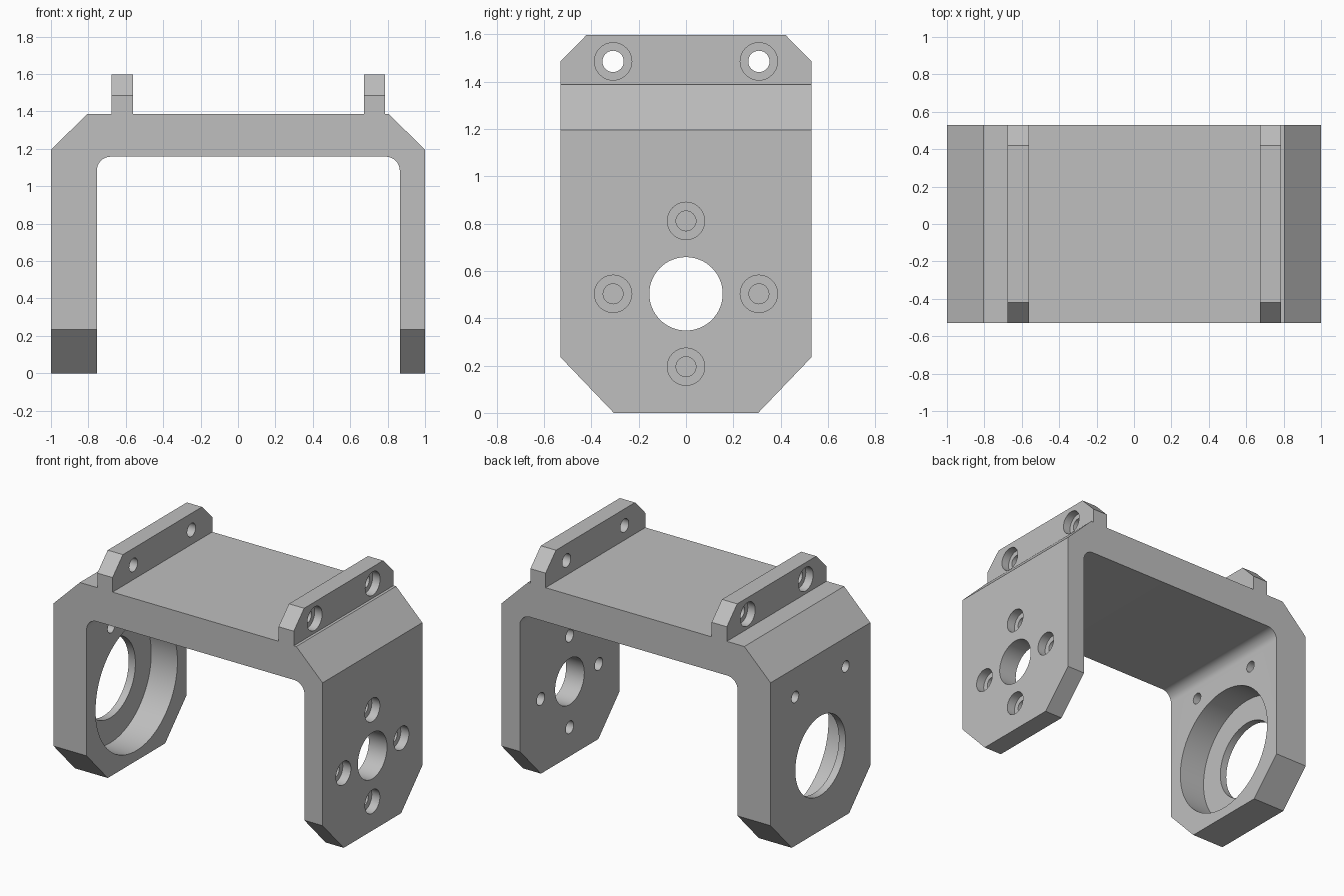
import bpy, bmesh, math
from mathutils import Matrix

if "Cube" in bpy.data.objects:
    bpy.data.objects.remove(bpy.data.objects["Cube"], do_unlink=True)

HALF_DEPTH = 0.53
AXLE_Z = 0.503

grey = bpy.data.materials.new("plain grey")
grey.use_nodes = True
grey.diffuse_color = (0.52, 0.52, 0.52, 1)
grey.node_tree.nodes["Principled BSDF"].inputs["Base Color"].default_value = grey.diffuse_color


def finish(bm, name):
    bmesh.ops.recalc_face_normals(bm, faces=bm.faces)
    mesh = bpy.data.meshes.new(name)
    bm.to_mesh(mesh)
    bm.free()
    mesh.materials.append(grey)
    obj = bpy.data.objects.new(name, mesh)
    bpy.context.collection.objects.link(obj)
    return obj


def prism(name, points, to_start, sweep):
    """Extrude a flat outline along the sweep vector."""
    bm = bmesh.new()
    face = bm.faces.new([bm.verts.new(to_start(a, b)) for a, b in points])
    made = bmesh.ops.extrude_face_region(bm, geom=[face])["geom"]
    bmesh.ops.translate(bm, vec=sweep, verts=[v for v in made if isinstance(v, bmesh.types.BMVert)])
    return finish(bm, name)


def cylinder(x0, x1, y, z, radius, sides=48):
    bm = bmesh.new()
    place = Matrix.Translation(((x0 + x1) / 2, y, z)) @ Matrix.Rotation(math.pi / 2, 4, "Y")
    bmesh.ops.create_cone(bm, cap_ends=True, segments=sides, radius1=radius,
                          radius2=radius, depth=abs(x1 - x0), matrix=place)
    return finish(bm, "hole_cutter")


def combine(target, cutter, operation):
    bpy.context.view_layer.objects.active = target
    mod = target.modifiers.new("cut", "BOOLEAN")
    mod.operation = operation
    mod.solver = "EXACT"
    mod.object = cutter
    bpy.ops.object.modifier_apply(modifier=mod.name)
    bpy.data.objects.remove(cutter, do_unlink=True)


def fillet(cx, cz, r, start, end, steps=10):
    angles = [math.radians(start + (end - start) * i / steps) for i in range(steps + 1)]
    return [(cx + r * math.cos(a), cz + r * math.sin(a)) for a in angles]


# Front outline: thick leg, bridge, two ears, thin leg, rounded inner corners
R = 0.075
IN_L, IN_R, IN_TOP = -0.755, 0.865, 1.158
TOP, EAR_TOP, FOOT = 1.387, 1.7, -0.1
outline = [(-1, FOOT), (-1, 1.195), (-0.805, TOP),
           (-0.675, TOP), (-0.675, EAR_TOP), (-0.562, EAR_TOP), (-0.562, TOP),
           (0.673, TOP), (0.673, EAR_TOP), (0.786, EAR_TOP), (0.786, TOP),
           (0.805, TOP), (1, 1.195), (1, FOOT), (IN_R, FOOT)]
outline += fillet(IN_R - R, IN_TOP - R, R, 0, 90)
outline += fillet(IN_L + R, IN_TOP - R, R, 90, 180)
outline.append((IN_L, FOOT))
bracket = prism("motor_bracket", outline, lambda x, z: (x, -0.7, z), (0, 1.4, 0))

# Side outline trims the feet and ear corners
half = [(0.305, 0), (HALF_DEPTH, 0.235), (HALF_DEPTH, 1.485), (0.42, 1.597)]
side = half + [(-y, z) for y, z in reversed(half)]
trim = prism("side_trim", side, lambda y, z: (-1.2, y, z), (2.4, 0, 0))
combine(bracket, trim, "INTERSECT")

# Thin leg: axle hole and four counterbored screw holes
combine(bracket, cylinder(0.7, 1.1, 0, AXLE_Z, 0.155, 64), "DIFFERENCE")
for i in range(4):
    y = 0.308 * math.cos(i * math.pi / 2)
    z = AXLE_Z + 0.308 * math.sin(i * math.pi / 2)
    combine(bracket, cylinder(0.7, 1.1, y, z, 0.042, 32), "DIFFERENCE")
    combine(bracket, cylinder(0.94, 1.1, y, z, 0.079, 32), "DIFFERENCE")

# Thick leg: bearing pocket, through hole
combine(bracket, cylinder(-0.95, -0.6, 0, AXLE_Z, 0.435, 96), "DIFFERENCE")
combine(bracket, cylinder(-1.1, -0.6, 0, AXLE_Z, 0.267, 80), "DIFFERENCE")

# Paired holes: retaining screws in the thick leg, counterbored holes in the ears
for y in (-0.308, 0.308):
    combine(bracket, cylinder(-1.1, -0.6, y * 0.87, 1.0, 0.038, 32), "DIFFERENCE")
    for x0, x1, out in ((-0.8, -0.5, -0.62), (0.6, 0.9, 0.731)):
        combine(bracket, cylinder(x0, x1, y, 1.485, 0.045, 32), "DIFFERENCE")
        outer = x0 if out < 0 else x1
        combine(bracket, cylinder(out, outer, y, 1.485, 0.079, 32), "DIFFERENCE")

# Smooth bores, crisp edges
bpy.ops.object.select_all(action="DESELECT")
bracket.select_set(True)
bpy.context.view_layer.objects.active = bracket
bpy.ops.object.shade_smooth_by_angle(angle=math.radians(30))
